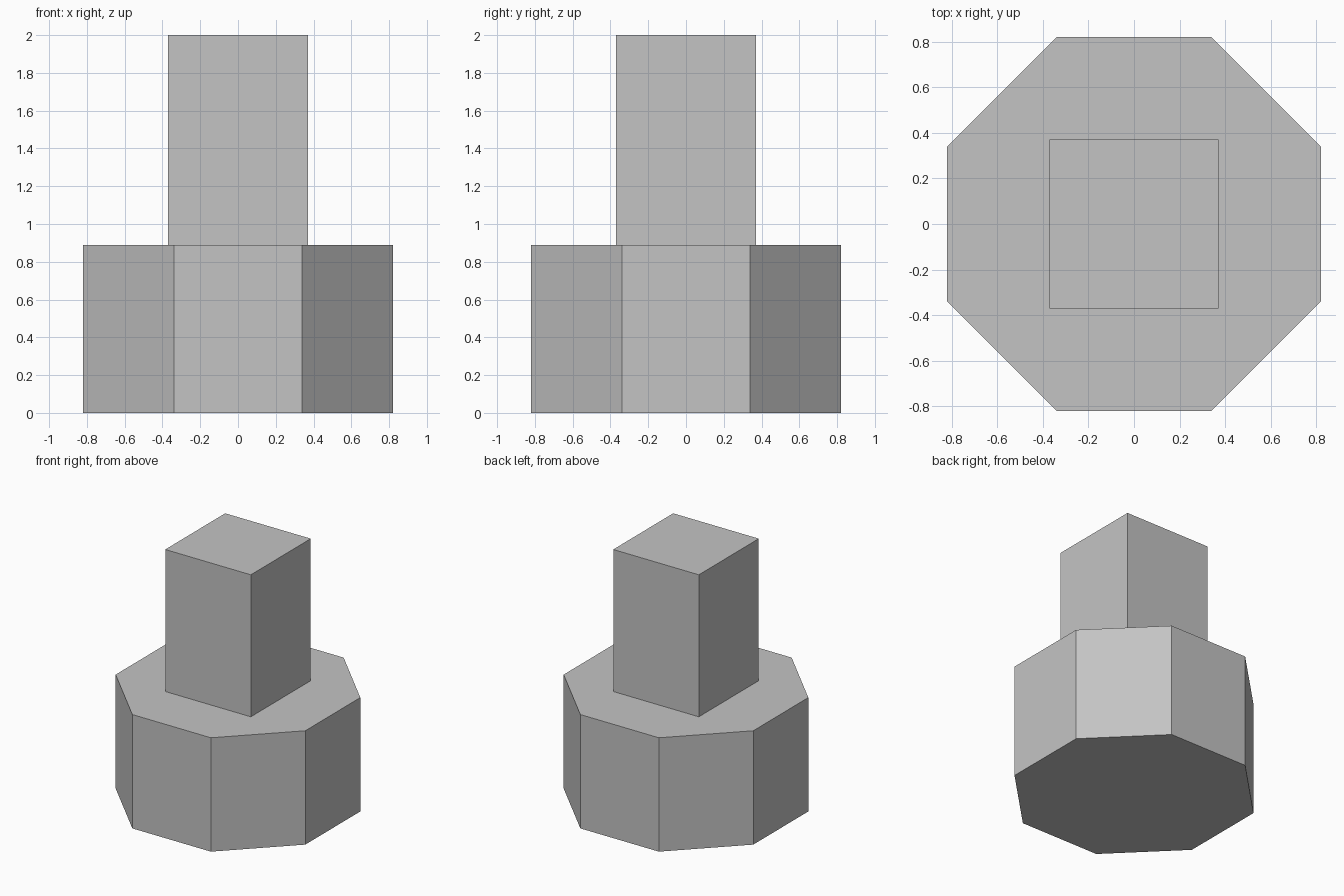
import bpy
import math

cube = bpy.data.objects.get("Cube")
if cube:
    bpy.data.objects.remove(cube, do_unlink=True)

# Single plain material
GREY = (0.55, 0.55, 0.55, 1.0)
grey = bpy.data.materials.new("light_grey")
grey.use_nodes = True
grey.diffuse_color = GREY
for node in grey.node_tree.nodes:
    if node.type == "BSDF_PRINCIPLED":
        node.inputs["Base Color"].default_value = GREY


def prism(name, sides, half_width, bottom, top):
    """Upright regular prism with flat sides facing the axes."""
    step = math.pi / sides
    bpy.ops.mesh.primitive_cylinder_add(
        vertices=sides,
        radius=half_width / math.cos(step),
        depth=top - bottom,
        location=(0, 0, (bottom + top) / 2),
        rotation=(0, 0, step),
    )
    obj = bpy.context.object
    obj.name = name
    bpy.ops.object.transform_apply(location=False, rotation=True, scale=False)
    obj.data.materials.append(grey)
    return obj


BASE_TOP = 0.89

# Octagonal base
prism("octagonal_base", 8, 0.82, 0, BASE_TOP)

# Square post standing on the base
prism("square_post", 4, 0.37, BASE_TOP, 2)
